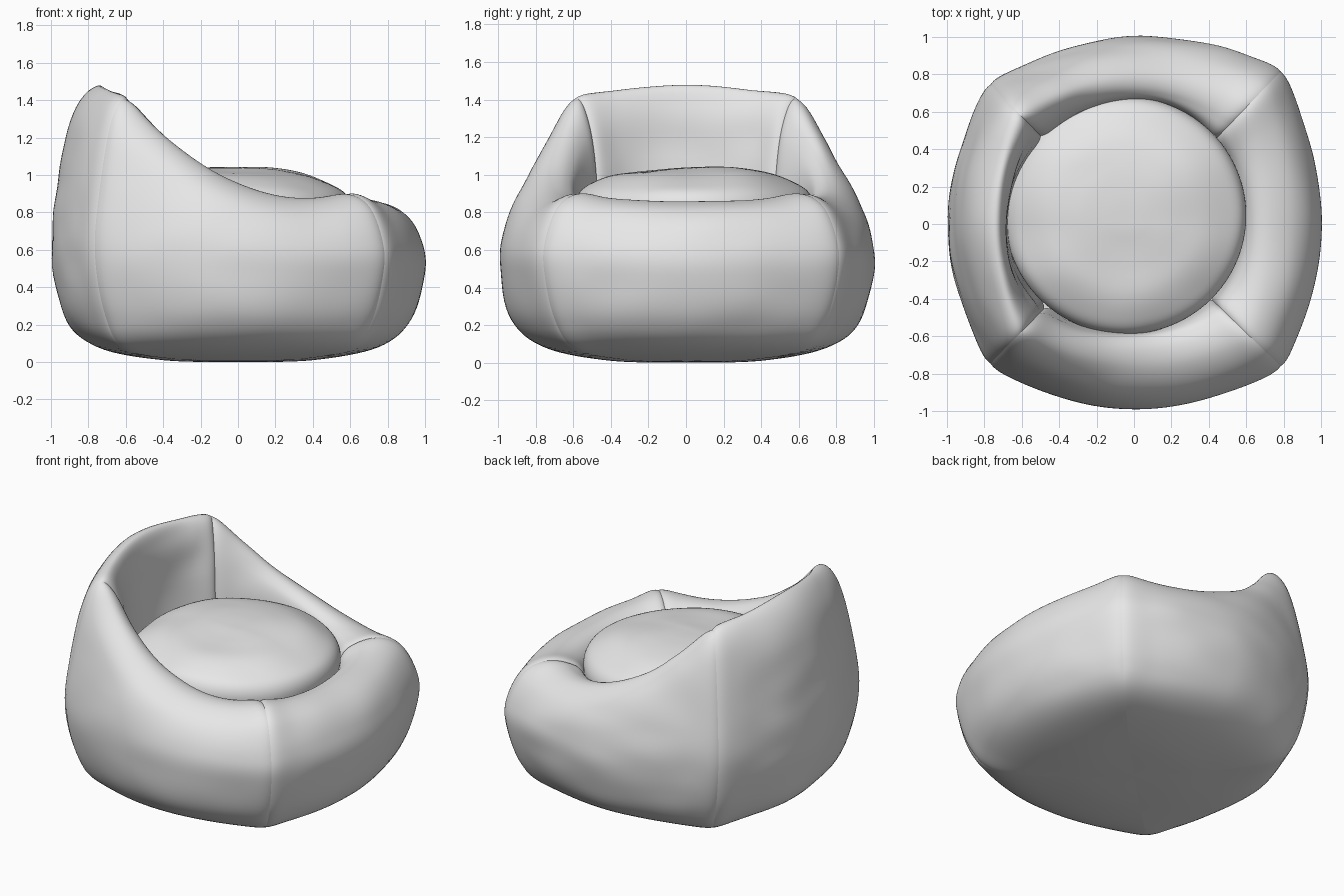
import bpy, bmesh, math
from mathutils import Vector, noise

if "Cube" in bpy.data.objects:
    bpy.data.objects.remove(bpy.data.objects["Cube"])

fabric = bpy.data.materials.new("grey fabric")
fabric.diffuse_color = (0.8, 0.8, 0.8, 1)
fabric.use_nodes = True
fabric.node_tree.nodes["Principled BSDF"].inputs["Base Color"].default_value = fabric.diffuse_color

NU, NV = 56, 80   # samples along a panel and along its cross-section


def spline(pts, t):
    """Catmull-Rom point on a control polyline, t in 0..1."""
    f = t * (len(pts) - 1)
    i = min(int(f), len(pts) - 2)
    f -= i
    p = [Vector(pts[max(0, min(len(pts) - 1, i + k))]) for k in (-1, 0, 1, 2)]
    return 0.5 * (2 * p[1] + (p[2] - p[0]) * f
                  + (2 * p[0] - 5 * p[1] + 4 * p[2] - p[3]) * f * f
                  + (3 * p[1] - p[0] - 3 * p[2] + p[3]) * f ** 3)


def finish(bm, name):
    bmesh.ops.remove_doubles(bm, verts=bm.verts, dist=1e-5)
    me = bpy.data.meshes.new(name)
    bm.to_mesh(me)
    bm.free()
    me.materials.append(fabric)
    me.polygons.foreach_set("use_smooth", [True] * len(me.polygons))
    ob = bpy.data.objects.new(name, me)
    bpy.context.collection.objects.link(ob)
    return ob


# Cross-sections (distance out, height): bottom centre, outer wall, crest, inner wall
MID = {
    "front_low": [(0, 0), (.4, .01), (.75, .08), (.93, .23), (1, .5), (.97, .69),
                  (.87, .81), (.73, .86), (.63, .83), (.58, .72), (.56, .5)],
    "side_a": [(0, 0), (.4, .01), (.75, .08), (.93, .23), (.99, .5), (.97, .70),
               (.89, .86), (.76, .95), (.64, .94), (.58, .84), (.56, .5)],
    "side_b": [(0, 0), (.4, .01), (.75, .08), (.93, .23), (1, .5), (.98, .70),
               (.91, .86), (.80, .95), (.71, .94), (.665, .84), (.64, .5)],
    "back": [(0, 0), (.4, .01), (.75, .08), (.93, .25), (.995, .6), (.965, .95),
             (.88, 1.33), (.745, 1.475), (.69, 1.36), (.685, 1.05), (.66, .5)],
}
LOW = [(0, 0), (.3, .012), (.6, .07), (.72, .23), (.78, .5), (.77, .66),
       (.71, .82), (.62, .89), (.52, .87), (.45, .78), (.42, .5)]
HIGH = [(0, 0), (.3, .012), (.6, .07), (.71, .25), (.765, .58), (.74, .92),
        (.68, 1.28), (.61, 1.405), (.55, 1.3), (.51, 1.05), (.48, .5)]


def seam(prof, sx, sy, taper=0):
    return [(sx * d, sy * d * (1 - taper * j / 10), z) for j, (d, z) in enumerate(prof)]


def mid(key, dx, dy):
    return [(dx * d, dy * d, z) for d, z in MID[key]]


fr, br = seam(LOW, 1, -.97), seam(LOW, 1, 1.04)
bl, fl = seam(HIGH, -1, 1, .06), seam(HIGH, -1, -1, .06)


def panel(name, a, m, b, wrinkle):
    bm = bmesh.new()
    grid, puff = [], []
    for i in range(NU + 1):
        u = 0.5 - 0.5 * math.cos(math.pi * i / NU)      # denser near the seams
        w = ((1 - u) * (1 - 2 * u), 4 * u * (1 - u), u * (2 * u - 1))
        ctrl = [sum((Vector(p) * k for p, k in zip(ps, w)), Vector()) for ps in zip(a, m, b)]
        e = min(u, 1 - u)
        grid.append([bm.verts.new(spline(ctrl, j / NV)) for j in range(NV + 1)])
        puff.append((0.012 * (e / .04) * math.exp(1 - e / .04), min(1, e / .12)))
    for i in range(NU):
        for j in range(NV):
            bm.faces.new((grid[i][j], grid[i + 1][j], grid[i + 1][j + 1], grid[i][j + 1]))
    bm.normal_update()
    # stuffed bulge beside the seams and soft fabric folds
    for row, (p, fade) in zip(grid, puff):
        for v in row:
            k = max(0, min(1, (v.co.z - .03) / .15))
            n = noise.noise(Vector((v.co.x * 3, v.co.y * 3, v.co.z * 5)))
            v.co += v.normal * k * (p + wrinkle * fade * n)
    finish(bm, name)


panel("front_bolster_panel", fr, mid("front_low", 1, 0), br, .008)
panel("left_arm_panel", br, mid("side_b", 0, 1), bl, .010)
panel("backrest_panel", bl, mid("back", -1, 0), fl, .012)
panel("right_arm_panel", fl, mid("side_a", 0, -1), fr, .006)

# Seat cushion: soft dome sitting inside the ring
DOME = [(0, 1.03), (.2, 1.03), (.42, 1.027), (.65, 1.005), (.84, .955),
        (.96, .90), (1, .82), (.96, .72), (.8, .62), (0, .6)]
bm = bmesh.new()
N, R = 96, 60
rings = []
for j in range(R + 1):
    r, z = spline(DOME, j / R)
    ring = []
    for i in range(N):
        t = 2 * math.pi * i / N
        x, y = -.045 + .645 * r * math.cos(t), .045 + .635 * r * math.sin(t)
        fold = .024 * noise.noise(Vector((x * 2.2 + 4, y * 3.2, 1.5)))
        ring.append(bm.verts.new((x, y, z + fold)))
    rings.append(ring)
for j in range(R):
    for i in range(N):
        k = (i + 1) % N
        bm.faces.new((rings[j][i], rings[j + 1][i], rings[j + 1][k], rings[j][k]))
finish(bm, "seat_cushion")
